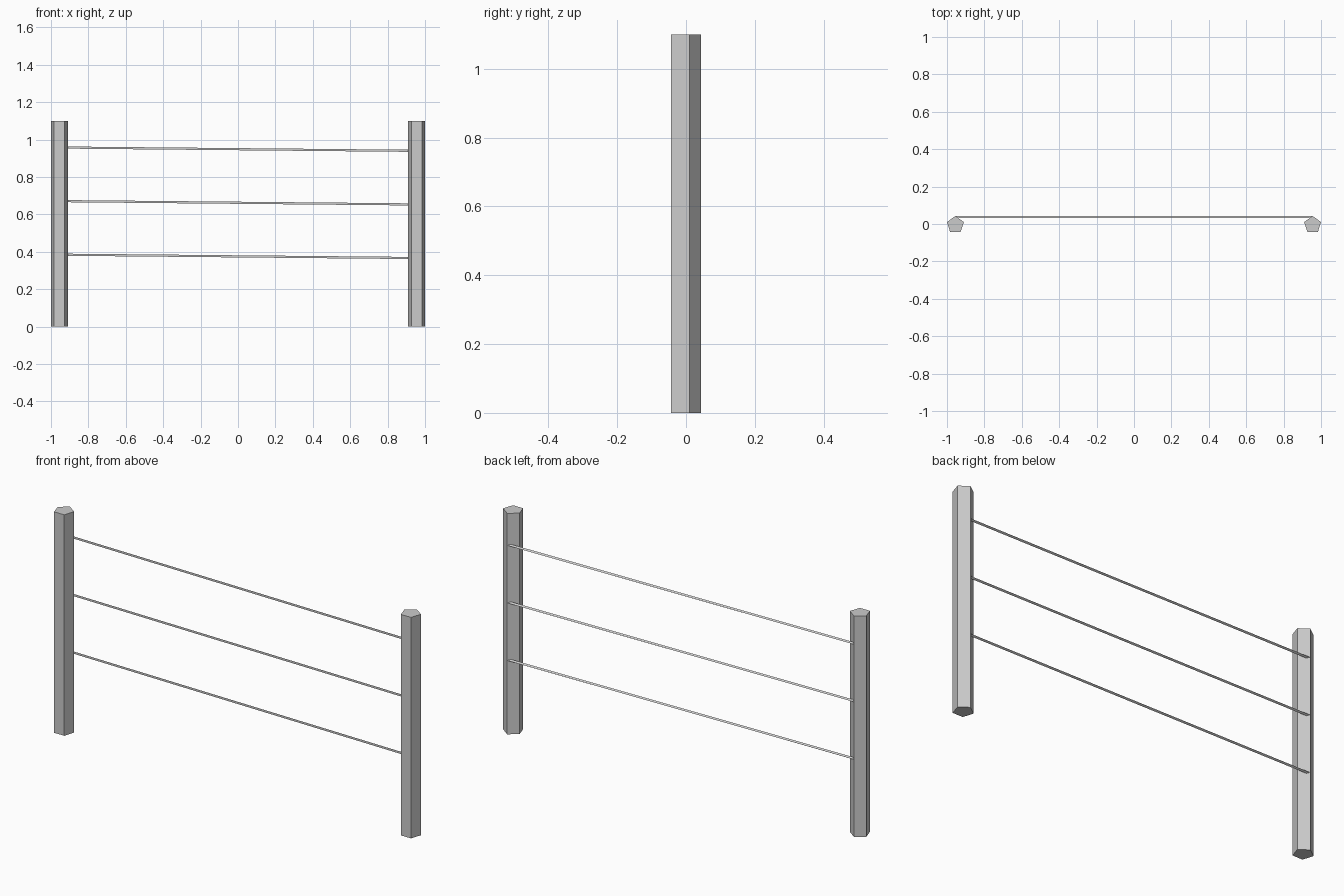
import bpy
from math import pi
from mathutils import Vector

cube = bpy.data.objects.get("Cube")
if cube:
    bpy.data.objects.remove(cube, do_unlink=True)

grey = bpy.data.materials.new("plain grey")
grey.use_nodes = True
colour = (0.6, 0.6, 0.6, 1)
grey.diffuse_color = colour
grey.node_tree.nodes["Principled BSDF"].inputs["Base Color"].default_value = colour


def prism(name, sides, radius, start, end):
    """Flat-sided bar between two points, with one edge towards the back."""
    start, end = Vector(start), Vector(end)
    axis = (end - start).normalized()
    back = Vector((0, 1, 0))
    across = back.cross(axis)
    ring = []
    for i in range(sides):
        a = 2 * pi * i / sides
        turn = Vector((math_cos(a), math_sin(a)))
        ring.append(radius * (turn.x * back + turn.y * across))
    verts = [start + p for p in ring] + [end + p for p in ring]
    # reversed rings keep the side and cap normals outward
    faces = [tuple(range(sides)), tuple(reversed(range(sides, 2 * sides)))]
    for i in range(sides):
        j = (i + 1) % sides
        faces.append((j, i, i + sides, j + sides))
    mesh = bpy.data.meshes.new(name)
    mesh.from_pydata(verts, [], faces)
    mesh.materials.append(grey)
    obj = bpy.data.objects.new(name, mesh)
    bpy.context.collection.objects.link(obj)
    return obj


from math import cos as math_cos, sin as math_sin

# Five-sided posts
HEIGHT = 1.1
POST_X = 0.955
for name, x in (("left_post", POST_X), ("right_post", -POST_X)):
    prism(name, 5, 0.0475, (x, -0.0045, 0), (x, -0.0045, HEIGHT))

# Three thin wires behind the posts, dropping slightly towards +x
DROP = 0.009
for i, name in enumerate(("lower_wire", "middle_wire", "upper_wire")):
    z = 0.376 + 0.2865 * i
    prism(name, 3, 0.0065, (-POST_X, 0.036, z + DROP), (POST_X, 0.036, z - DROP))

# Make every normal point outward
import bmesh
for obj in bpy.context.collection.objects:
    if obj.type == "MESH" and obj.name.endswith(("post", "wire")):
        bm = bmesh.new()
        bm.from_mesh(obj.data)
        bmesh.ops.recalc_face_normals(bm, faces=bm.faces)
        bm.to_mesh(obj.data)
        bm.free()
